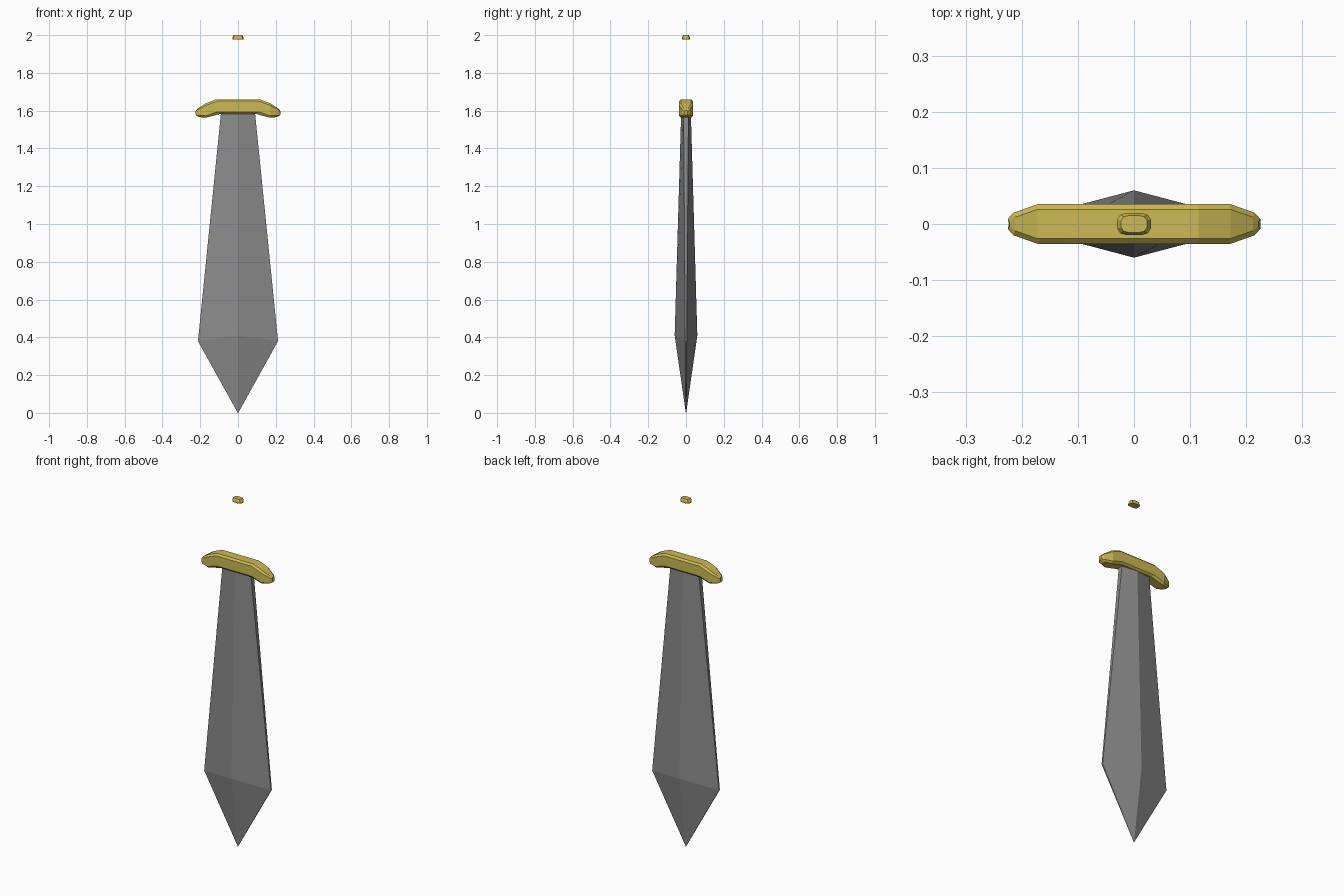
import bpy, bmesh

if "Cube" in bpy.data.objects:
    bpy.data.objects.remove(bpy.data.objects["Cube"])


def material(name, rgb):
    m = bpy.data.materials.new(name)
    m.diffuse_color = (*rgb, 1)
    m.use_nodes = True
    m.node_tree.nodes["Principled BSDF"].inputs["Base Color"].default_value = m.diffuse_color
    return m


steel = material("grey steel", (0.26, 0.26, 0.26))
gold = material("dull gold", (0.60, 0.49, 0.09))


def loft(name, rings, mat):
    """Bridge equal-sized rings of points and cap both ends."""
    bm = bmesh.new()
    loops = [[bm.verts.new(p) for p in ring] for ring in rings]
    for a, b in zip(loops, loops[1:]):
        n = len(a)
        for i in range(n):
            j = (i + 1) % n
            bm.faces.new((a[i], a[j], b[j], b[i]))
    bm.faces.new(loops[0])
    bm.faces.new(loops[-1])
    bmesh.ops.remove_doubles(bm, verts=bm.verts, dist=0.0002)
    bmesh.ops.recalc_face_normals(bm, faces=bm.faces)
    mesh = bpy.data.meshes.new(name)
    bm.to_mesh(mesh)
    bm.free()
    mesh.materials.append(mat)
    obj = bpy.data.objects.new(name, mesh)
    bpy.context.collection.objects.link(obj)
    return obj


# Blade: ridged on both faces, with a narrow flat along each edge
def blade_ring(half_w, edge, ridge, z_edge, z_ridge):
    return [(half_w, -edge, z_edge), (half_w, edge, z_edge), (0, ridge, z_ridge),
            (-half_w, edge, z_edge), (-half_w, -edge, z_edge), (0, -ridge, z_ridge)]


loft("blade", [blade_ring(0.001, 0.0006, 0.001, 0, 0),
               blade_ring(0.212, 0.004, 0.06, 0.38, 0.41),
               blade_ring(0.088, 0.013, 0.025, 1.61, 1.61)], steel)


# Guard: bevelled bar with drooping, pointed ends
def guard_ring(x_top, x_mid, x_bottom, half_y, top, bottom, bevel):
    b = bevel
    return [(x_bottom, -half_y + b, bottom), (x_mid, -half_y, bottom + b),
            (x_mid, -half_y, top - b), (x_top, -half_y + b, top),
            (x_top, half_y - b, top), (x_mid, half_y, top - b),
            (x_mid, half_y, bottom + b), (x_bottom, half_y - b, bottom)]


half = [guard_ring(0.115, 0.112, 0.092, 0.036, 1.66, 1.583, 0.010),
        guard_ring(0.172, 0.170, 0.170, 0.036, 1.638, 1.563, 0.010),
        guard_ring(0.212, 0.215, 0.206, 0.020, 1.612, 1.566, 0.008),
        guard_ring(0.222, 0.225, 0.222, 0.009, 1.602, 1.576, 0.005)]
mirrored = [[(-x, y, z) for x, y, z in ring] for ring in reversed(half)]
loft("guard", mirrored + half, gold)


# Pommel cap: small faceted dome floating above the guard
def cap_ring(rx, ry, z):
    cut = 0.8
    return [(sx * rx * a, sy * ry * b, z) for sx, sy, a, b in
            ((1, -1, 1, 0.4), (1, 1, 1, 0.4), (1, 1, cut, 0.85), (1, 1, 0.4, 1),
             (-1, 1, 0.4, 1), (-1, 1, cut, 0.85), (-1, 1, 1, 0.4), (-1, -1, 1, 0.4),
             (-1, -1, cut, 0.85), (-1, -1, 0.4, 1), (1, -1, 0.4, 1), (1, -1, cut, 0.85))]


loft("pommel_cap", [cap_ring(0.030, 0.020, 1.978), cap_ring(0.030, 0.020, 1.987),
                    cap_ring(0.023, 0.015, 2.0)], gold)
